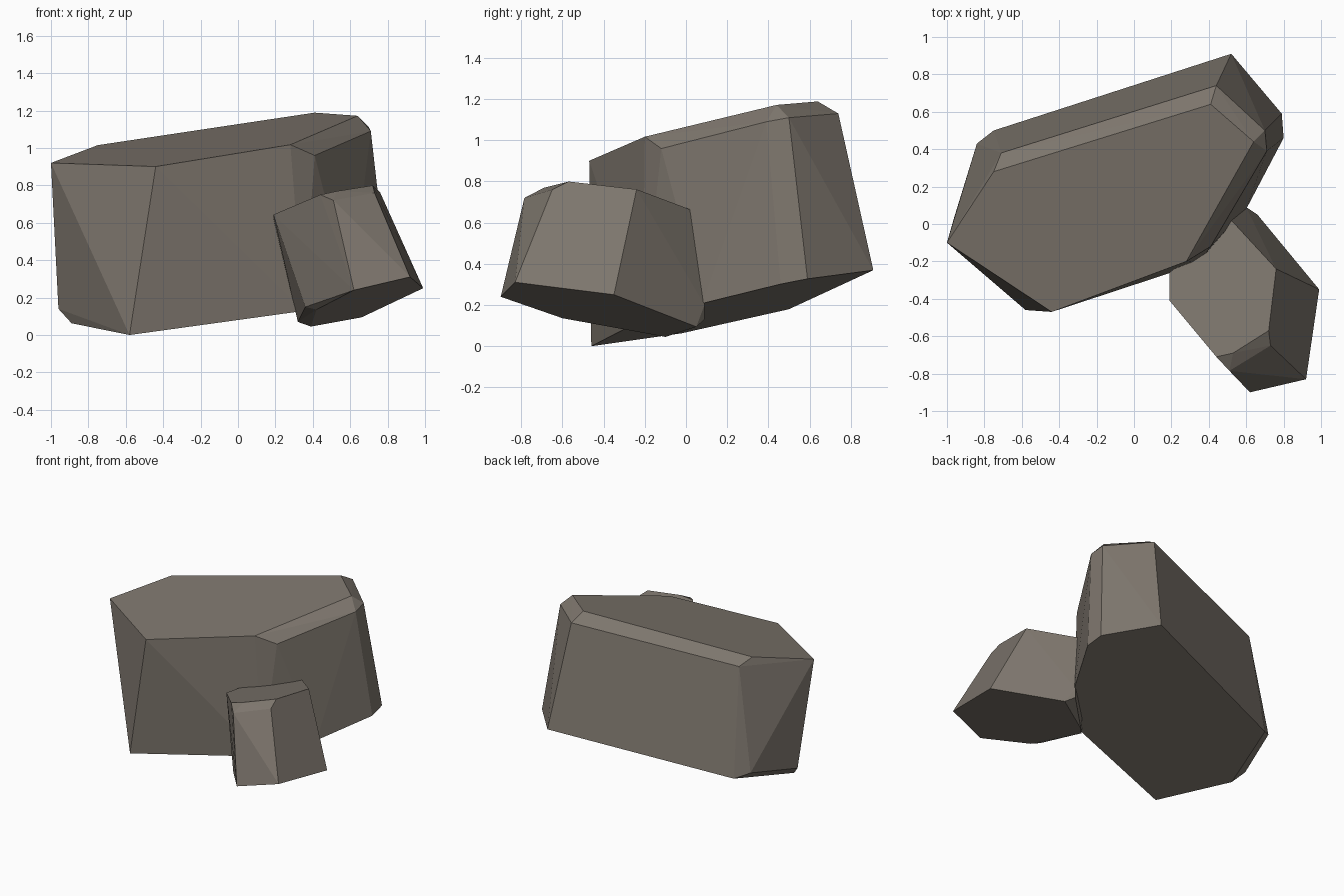
import bpy
import bmesh
from math import radians

default_cube = bpy.data.objects.get("Cube")
if default_cube:
    bpy.data.objects.remove(default_cube, do_unlink=True)


def make_material(name, colour):
    material = bpy.data.materials.new(name)
    material.use_nodes = True
    material.diffuse_color = colour
    material.node_tree.nodes["Principled BSDF"].inputs["Base Color"].default_value = colour
    return material


def on_plane(outline, anchor, slope_x, slope_y):
    """Lift a flat outline onto a tilted plane through the anchor point."""
    ax, ay, az = anchor
    return [(x, y, az + slope_x * (x - ax) + slope_y * (y - ay)) for x, y in outline]


def make_rock(name, top, bottom, chamfers, material):
    """Wrap a faceted rock around its top face, bottom face and chipped corners."""
    bm = bmesh.new()
    for point in top + bottom + chamfers:
        bm.verts.new(point)
    hull = bmesh.ops.convex_hull(bm, input=bm.verts[:])
    unused = [v for v in hull["geom_interior"] if isinstance(v, bmesh.types.BMVert)]
    bmesh.ops.delete(bm, geom=unused, context="VERTS")
    # Merge nearly coplanar triangles into clean facets
    bmesh.ops.dissolve_limit(bm, angle_limit=radians(1.5),
                             verts=bm.verts[:], edges=bm.edges[:])
    bmesh.ops.recalc_face_normals(bm, faces=bm.faces[:])
    mesh = bpy.data.meshes.new(name)
    bm.to_mesh(mesh)
    bm.free()
    mesh.materials.append(material)
    rock = bpy.data.objects.new(name, mesh)
    bpy.context.scene.collection.objects.link(rock)
    return rock


stone = make_material("warm grey stone", (0.205, 0.18, 0.152, 1))

# Large slab-like boulder
large_top = on_plane(
    [(-1, -.1), (-.75, .28), (.41, .64), (.64, .44), (.28, -.2), (-.44, -.47)],
    anchor=(-1, -.1, .92), slope_x=.091, slope_y=.19)
large_bottom = on_plane(
    [(-.58, -.46), (-.89, -.02), (-.75, .5), (.52, .91),
     (.79, .59), (.8, .46), (.6, .08), (.35, -.21)],
    anchor=(-.58, -.46, 0), slope_x=.084, slope_y=.202)
large_chamfers = [
    (-.71, .38, .97), (.44, .74, 1.13), (.7, .5, 1.11), (.71, .39, 1.09),
    (.41, -.12, .96), (-.84, .43, .22), (-.96, .04, .14)]
make_rock("large_boulder", large_top, large_bottom, large_chamfers, stone)

# Small boulder leaning on the front left side
small_top = on_plane(
    [(.44, -.71), (.53, -.69), (.72, -.57), (.76, -.24),
     (.52, .02), (.19, -.26), (.19, -.41)],
    anchor=(.44, -.71, .75), slope_x=.25, slope_y=-.145)
small_bottom = on_plane(
    [(.62, -.9), (.92, -.83), (.99, -.35), (.66, .05), (.39, -.1), (.42, -.6)],
    anchor=(.62, -.9, .24), slope_x=.273, slope_y=-.165)
small_chamfers = [
    (.51, -.785, .72), (.73, -.65, .76), (.36, -.57, .15),
    (.32, -.18, .07), (.6, .09, .2), (.6, .09, .13)]
make_rock("small_boulder", small_top, small_bottom, small_chamfers, stone)
